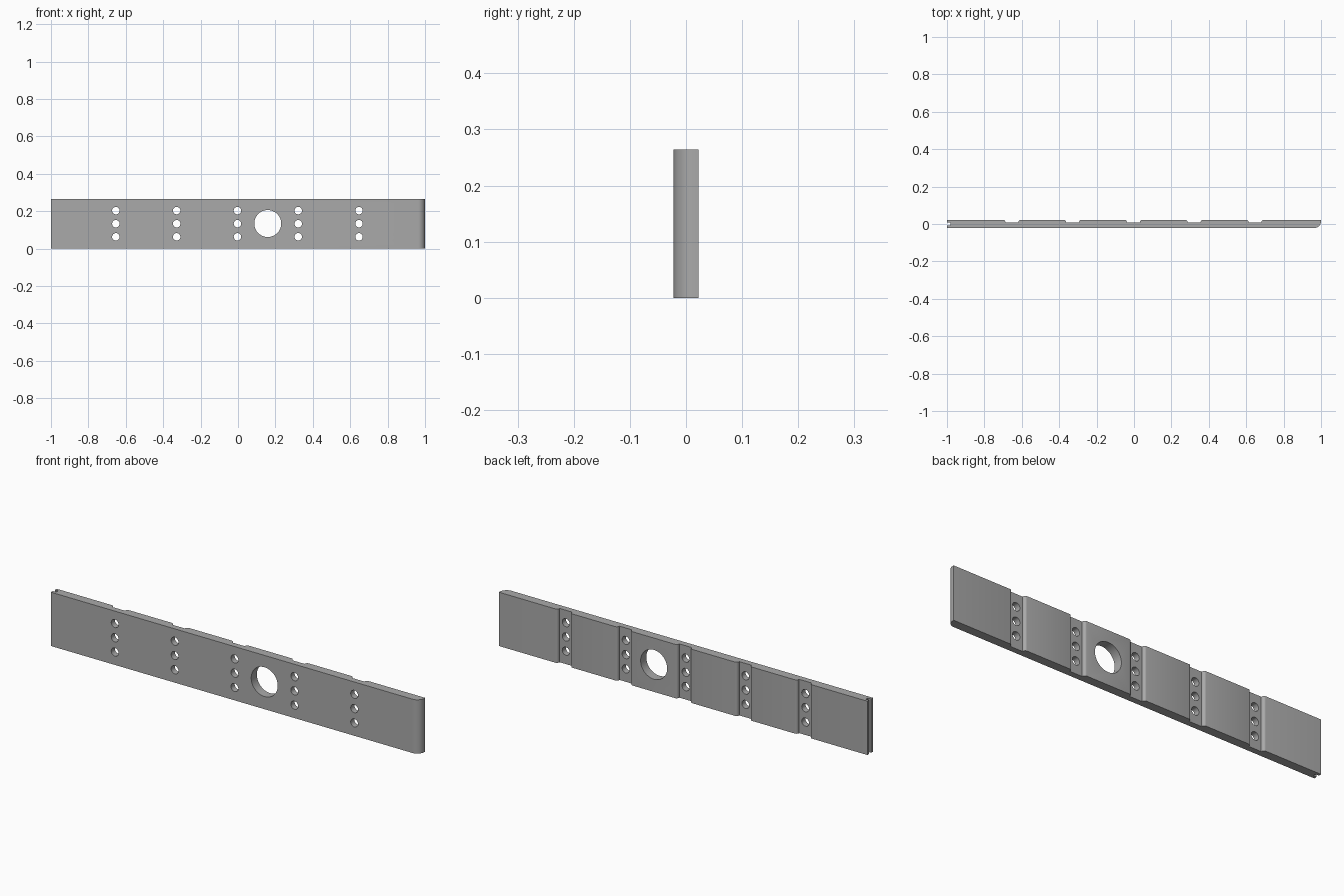
import bpy, bmesh
from math import sin, cos, pi
from mathutils import Matrix

if "Cube" in bpy.data.objects:
    bpy.data.objects.remove(bpy.data.objects["Cube"])

HEIGHT, HALF_T = 0.264, 0.022
FLOOR = 0.007                      # y of the relief groove floors
GROOVES = [0.325 * k - 0.003 for k in range(-2, 3)]


def arc(cx, cy, rx, ry, start, end, steps):
    """Points on an elliptical arc, angles in quarter turns."""
    angles = [(start + (end - start) * i / steps) * pi / 2 for i in range(steps + 1)]
    return [(cx + rx * cos(a), cy + ry * sin(a)) for a in angles]


def mesh_object(name, bm):
    mesh = bpy.data.meshes.new(name)
    bm.to_mesh(mesh)
    bm.free()
    obj = bpy.data.objects.new(name, mesh)
    bpy.context.collection.objects.link(obj)
    return obj


# Plank outline: front face and rounded front corner of the right-hand end
outline = [(-1, -HALF_T)]
outline += arc(0.962, 0.014, 0.038, HALF_T + 0.014, -1, 0, 10)
outline.append((1, HALF_T))

# Back face with rounded-shoulder relief grooves
r = FLOOR - HALF_T
for x in reversed(GROOVES):
    outline += arc(x + 0.046, FLOOR, 0.012, -r, 1, 2, 5)
    outline += arc(x - 0.046, FLOOR, 0.012, -r, 0, 1, 5)

# Slotted left-hand end
outline += [(-1, HALF_T), (-1, 0.008), (-0.982, 0.008), (-0.982, -0.007), (-1, -0.007)]

bm = bmesh.new()
base = bm.faces.new([bm.verts.new((x, y, 0)) for x, y in outline])
top = bmesh.ops.extrude_face_region(bm, geom=[base])["geom"]
bmesh.ops.translate(bm, vec=(0, 0, HEIGHT),
                    verts=[v for v in top if isinstance(v, bmesh.types.BMVert)])
bmesh.ops.recalc_face_normals(bm, faces=bm.faces)
plank = mesh_object("slotted_plank", bm)

# Cutters: three screw holes per groove and one large round opening
bm = bmesh.new()
holes = [(x, z, 0.02, 24) for x in GROOVES for z in (0.063, 0.133, 0.203)]
holes.append((0.159, 0.134, 0.072, 64))
for x, z, radius, sides in holes:
    bmesh.ops.create_cone(bm, cap_ends=True, segments=sides, radius1=radius,
                          radius2=radius, depth=0.2,
                          matrix=Matrix.Translation((x, 0, z)) @ Matrix.Rotation(pi / 2, 4, "X"))
cutter = mesh_object("hole_cutter", bm)
cutter.hide_render = True

boolean = plank.modifiers.new("holes", "BOOLEAN")
boolean.operation = "DIFFERENCE"
boolean.solver = "EXACT"
boolean.object = cutter

bpy.ops.object.select_all(action="DESELECT")
plank.select_set(True)
bpy.context.view_layer.objects.active = plank
bpy.ops.object.modifier_apply(modifier=boolean.name)
bpy.data.objects.remove(cutter)

# Plain grey finish
grey = bpy.data.materials.new("plain_grey")
grey.use_nodes = True
colour = (0.4, 0.4, 0.4, 1)
grey.diffuse_color = colour
grey.node_tree.nodes["Principled BSDF"].inputs["Base Color"].default_value = colour
plank.data.materials.clear()
plank.data.materials.append(grey)
bpy.ops.object.shade_smooth_by_angle(angle=pi / 6)
